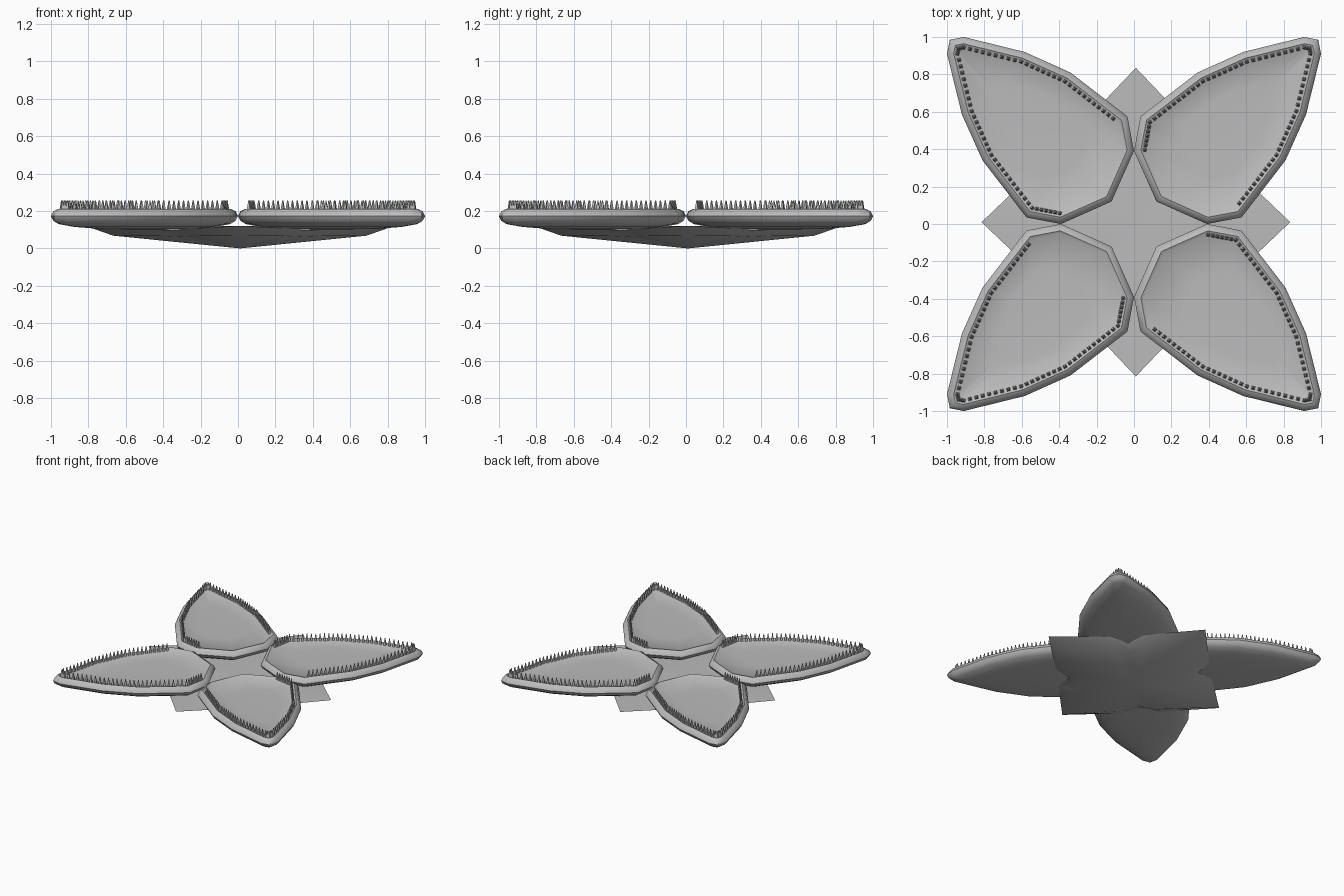
import bpy, bmesh, math
from mathutils import Vector, Matrix

cube = bpy.data.objects.get("Cube")
if cube:
    bpy.data.objects.remove(cube)

grey = bpy.data.materials.new("plain_grey")
grey.use_nodes = True
grey.diffuse_color = (0.5, 0.5, 0.5, 1)
grey.node_tree.nodes["Principled BSDF"].inputs["Base Color"].default_value = (0.5, 0.5, 0.5, 1)


def finish(bm, name, smooth_angle=None):
    bmesh.ops.recalc_face_normals(bm, faces=bm.faces)
    mesh = bpy.data.meshes.new(name)
    bm.to_mesh(mesh)
    bm.free()
    mesh.materials.append(grey)
    obj = bpy.data.objects.new(name, mesh)
    bpy.context.collection.objects.link(obj)
    if smooth_angle:
        bpy.ops.object.select_all(action="DESELECT")
        obj.select_set(True)
        bpy.context.view_layer.objects.active = obj
        bpy.ops.object.shade_smooth_by_angle(angle=math.radians(smooth_angle))
    return obj


def inset(points, d):
    """Move a clockwise outline inward by d, with mitred corners."""
    out = []
    for i, p in enumerate(points):
        a = (p - points[i - 1]).normalized()
        b = (points[(i + 1) % len(points)] - p).normalized()
        na, nb = Vector((a.y, -a.x)), Vector((b.y, -b.x))
        out.append(p + (na + nb) * d / (1 + na.dot(nb)))
    return out


def loft(bm, rings, top, bottom):
    """Bridge closed rings from top to bottom and fan both ends to a point."""
    loops = [[bm.verts.new(p) for p in ring] for ring in rings]
    n = len(loops[0])
    ends = bm.verts.new(top), bm.verts.new(bottom)
    for i in range(n):
        j = (i + 1) % n
        for a, b in zip(loops, loops[1:]):
            bm.faces.new((a[i], a[j], b[j], b[i]))
        bm.faces.new((ends[0], loops[0][j], loops[0][i]))
        bm.faces.new((ends[1], loops[-1][i], loops[-1][j]))


def lift(points, z):
    return [Vector((p.x, p.y, z)) for p in points]


# Petal outline: one half, mirrored across the diagonal
half = [(0, 0.39), (0.035, 0.575), (0.34, 0.81), (0.585, 0.92), (0.91, 1.0)]
outline = [Vector(p) for p in [(0.12, 0.12)] + half + [(0.985, 0.985)]
           + [(y, x) for x, y in reversed(half)]]
middle = Vector((0.5, 0.5))
rim = [(0.05, 0.2), (0.035, 0.21), (0.012, 0.198), (0, 0.172), (0.012, 0.148), (0.04, 0.13)]
spike_path = inset(outline, 0.055)[1:-1]
spike_counts = [6, 11, 8, 9, 2]
spike_counts += spike_counts[::-1]

for name, turn in (("back_left", 0), ("back_right", 1), ("front_right", 2), ("front_left", 3)):
    spin = Matrix.Rotation(turn * math.pi / 2, 4, "Z")

    # Fleshy petal with a rounded rim and shallow belly
    bm = bmesh.new()
    rings = [lift([middle.lerp(p, 0.5) for p in outline], 0.195)]
    rings += [lift(inset(outline, d), z) for d, z in rim]
    rings += [lift([middle.lerp(p, s) for p in outline], z) for s, z in ((0.75, 0.115), (0.5, 0.105))]
    loft(bm, rings, (0.5, 0.5, 0.193), (0.5, 0.5, 0.1))
    bm.transform(spin)
    finish(bm, name + "_petal", 50)

    # Row of spikes just inside the rim
    bm = bmesh.new()
    for a, b, count in zip(spike_path, spike_path[1:], spike_counts):
        angle = math.atan2(b.y - a.y, b.x - a.x) + math.pi / 4
        for k in range(count):
            p = a.lerp(b, k / count)
            place = Matrix.Translation((p.x, p.y, 0.226)) @ Matrix.Rotation(angle, 4, "Z")
            bmesh.ops.create_cone(bm, cap_ends=True, segments=4, radius1=0.014,
                                  radius2=0.003, depth=0.06, matrix=place)
    bm.transform(spin)
    finish(bm, name + "_spikes")

# Four-pointed base leaf below the petals
quarter = [(0.825, 0, 0.12, 0.068), (0.5, 0.31, 0.105, 0.066),
           (0.34, 0.34, 0.095, 0.06), (0.31, 0.5, 0.105, 0.066)]
edge, under = [], []
for turn in range(4):
    spin = Matrix.Rotation(turn * math.pi / 2, 3, "Z")
    for x, y, z, low in quarter:
        edge.append(spin @ Vector((x, y, z)))
        under.append(spin @ Vector((x * 0.82, y * 0.82, low)))
bm = bmesh.new()
loft(bm, [edge, under], (0, 0, 0.12), (0, 0, 0))
bm.transform(Matrix.Translation((0.01, 0.01, 0)))
finish(bm, "base_leaf", 60)
